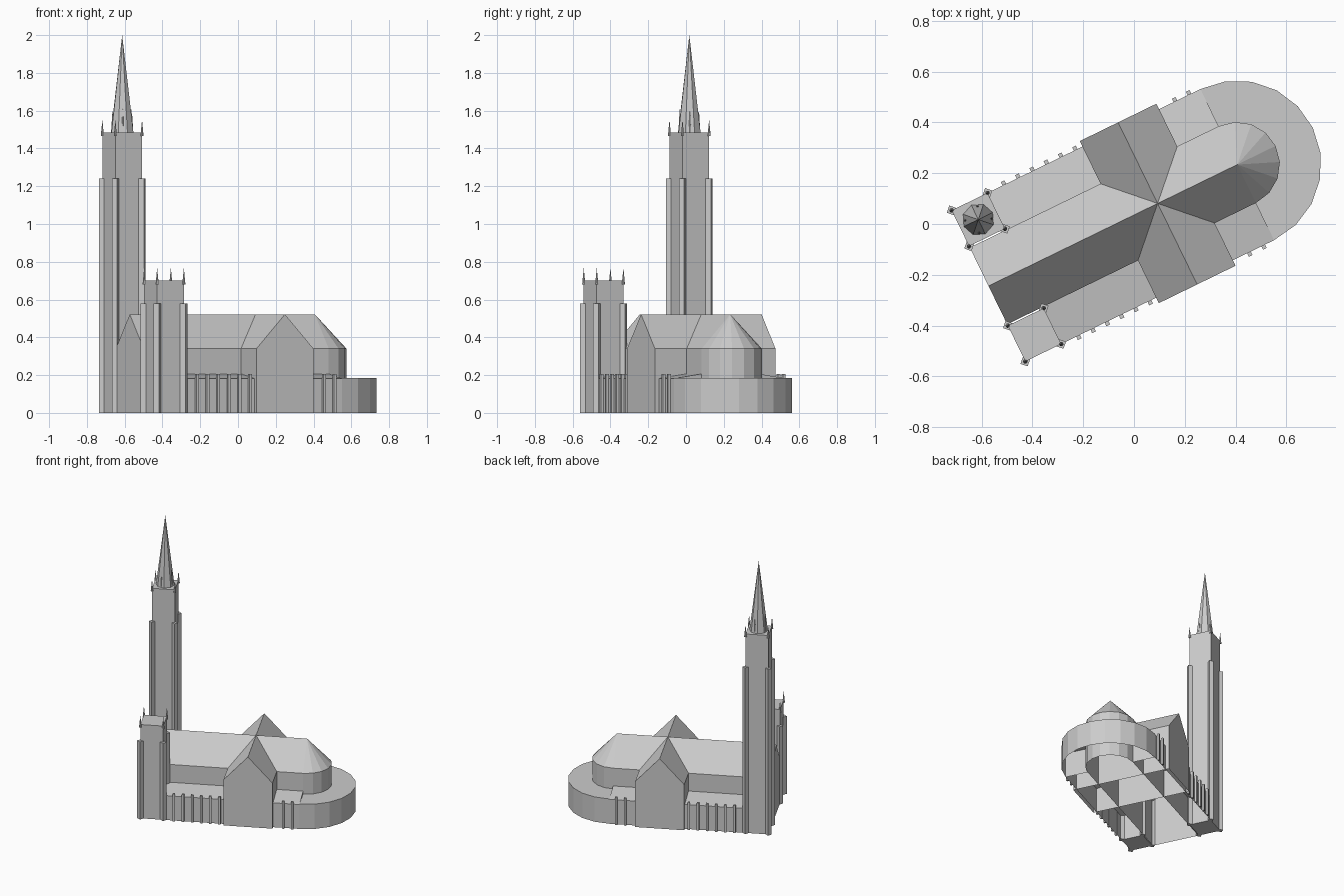
import bpy
import bmesh
from math import pi, cos, sin, radians
from mathutils import Matrix, Vector

cube = bpy.data.objects.get("Cube")
if cube:
    bpy.data.objects.remove(cube, do_unlink=True)

stone = bpy.data.materials.new("pale_grey_stone")
stone.use_nodes = True
GREY = (0.6, 0.6, 0.6, 1)
stone.diffuse_color = GREY
stone.node_tree.nodes["Principled BSDF"].inputs["Base Color"].default_value = GREY

# The church lies at an angle; its own x axis runs along the nave from the crossing
PLACE = Matrix.Translation((0.093, 0.081, 0)) @ Matrix.Rotation(radians(26), 4, "Z")

HALF = 0.168       # half width of nave and transept
OUTER = 0.331      # outer face of aisles and towers
EAVE, RIDGE = 0.34, 0.522
WEST, TOWER_EAST, APSE = -0.741, -0.584, 0.349
AISLE_LOW, AISLE_HIGH = 0.182, 0.207


def finish(name, bm):
    bmesh.ops.remove_doubles(bm, verts=bm.verts, dist=1e-5)
    bmesh.ops.recalc_face_normals(bm, faces=bm.faces)
    bm.transform(PLACE)
    mesh = bpy.data.meshes.new(name)
    bm.to_mesh(mesh)
    bm.free()
    mesh.materials.append(stone)
    obj = bpy.data.objects.new(name, mesh)
    bpy.context.collection.objects.link(obj)
    return obj


def face(bm, points):
    bm.faces.new([bm.verts.new(p) for p in points])


def extrude_profile(name, profile, start, end, turn=0, caps=(True, True)):
    """Sweep a (y, z) profile along x, leaving the underside open."""
    bm = bmesh.new()
    for (y1, z1), (y2, z2) in zip(profile, profile[1:]):
        face(bm, [(start, y1, z1), (end, y1, z1), (end, y2, z2), (start, y2, z2)])
    for x, cap in zip((start, end), caps):
        if cap:
            face(bm, [(x, y, z) for y, z in profile])
    bm.transform(Matrix.Rotation(turn, 4, "Z"))
    return finish(name, bm)


def box(bm, x, y, size, z0, z1, turn=0):
    place = (Matrix.Translation((x, y, (z0 + z1) / 2)) @ Matrix.Rotation(turn, 4, "Z")
             @ Matrix.Diagonal((size, size, z1 - z0, 1)))
    bmesh.ops.create_cube(bm, size=1, matrix=place)


def cone(bm, x, y, radius, z0, z1, sides):
    bmesh.ops.create_cone(bm, cap_ends=True, segments=sides, radius1=radius, radius2=0,
                          depth=z1 - z0, matrix=Matrix.Translation((x, y, (z0 + z1) / 2)))


def arc(radius, count, z):
    steps = [pi / 2 - pi * i / count for i in range(count + 1)]
    return [Vector((APSE + radius * cos(a), radius * sin(a), z)) for a in steps]


# Nave with choir, and transept crossing it
gable = [(-HALF, 0), (-HALF, EAVE), (0, RIDGE), (HALF, EAVE), (HALF, 0)]
extrude_profile("nave_and_choir", gable, WEST, APSE, caps=(True, False))
extrude_profile("transept", gable, -0.355, 0.355, turn=pi / 2)

# Rounded apse with a half-cone roof
bm = bmesh.new()
low, high = arc(HALF, 8, 0), arc(HALF, 8, EAVE)
for i in range(8):
    face(bm, [low[i], low[i + 1], high[i + 1], high[i]])
    face(bm, [high[i], high[i + 1], (APSE, 0, RIDGE)])
finish("apse", bm)

# Low ambulatory around the apse
bm = bmesh.new()
low, high = arc(OUTER, 10, 0), arc(OUTER, 10, 0.185)
inner = arc(HALF - 0.01, 10, 0.185)
for i in range(10):
    face(bm, [low[i], low[i + 1], high[i + 1], high[i]])
    face(bm, [high[i], high[i + 1], inner[i + 1], inner[i]])
finish("ambulatory", bm)

# Side aisles with lean-to roofs and rows of buttresses
buttress_places = [-0.51 + 0.0625 * i for i in range(6)] + [0.239, 0.301]
for side, label in ((1, "north"), (-1, "south")):
    lean_to = [(side * HALF, 0), (side * HALF, AISLE_HIGH),
               (side * OUTER, AISLE_LOW), (side * OUTER, 0)]
    extrude_profile(label + "_aisle", lean_to, TOWER_EAST, APSE)
    bm = bmesh.new()
    for x in buttress_places:
        box(bm, x, side * 0.338, 0.016, 0, 0.205)
    finish(label + "_buttresses", bm)


def tower(name, side, top, pier_top):
    """Square tower with a diagonal pier and a pinnacle on each corner."""
    corners = [(x, side * y) for x in (WEST, TOWER_EAST) for y in (HALF + 0.006, OUTER)]
    mid_x, mid_y = (WEST + TOWER_EAST) / 2, side * (HALF + 0.006 + OUTER) / 2
    bm = bmesh.new()
    box(bm, mid_x, mid_y, TOWER_EAST - WEST, 0, top)
    finish(name, bm)
    piers, pinnacles = bmesh.new(), bmesh.new()
    for x, y in corners:
        box(piers, x, y, 0.03, 0, pier_top, pi / 4)
        cone(pinnacles, x, y, 0.009, top - 0.02, top + 0.068, 8)
    finish(name + "_piers", piers)
    finish(name + "_pinnacles", pinnacles)
    return mid_x, mid_y


tower("short_tower", -1, 0.7, 0.58)
cx, cy = tower("tall_tower", 1, 1.485, 1.24)

# Octagonal spire with four slender spikes at its foot
bm = bmesh.new()
cone(bm, cx, cy, 0.063, 1.485, 2.0, 8)
finish("spire", bm)
bm = bmesh.new()
for i in range(4):
    a = pi * (i / 2 - 1 / 8)
    cone(bm, cx + 0.051 * cos(a), cy + 0.051 * sin(a), 0.008, 1.485, 1.61, 6)
finish("spire_spikes", bm)
